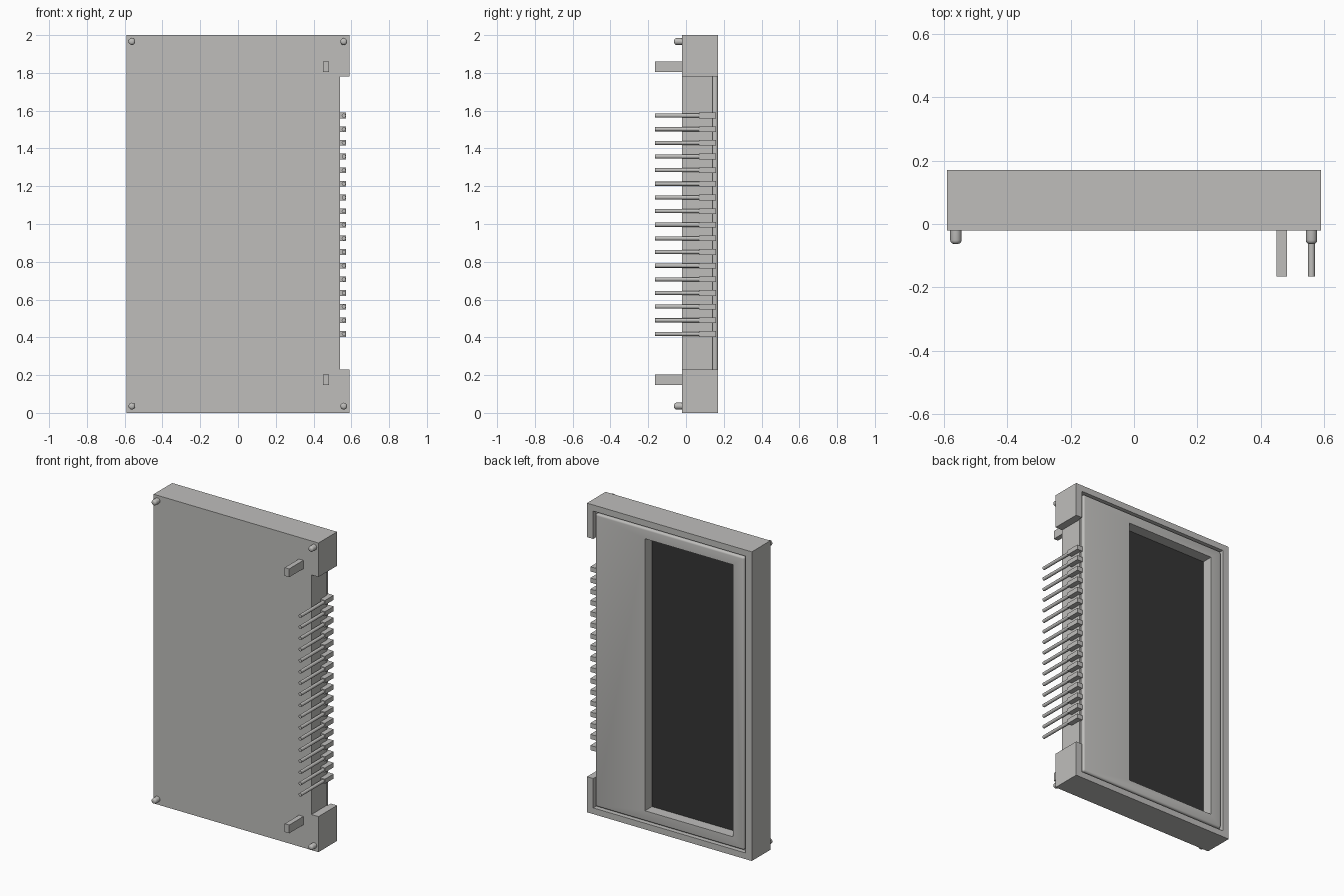
import bpy, bmesh, math
from mathutils import Matrix

cube = bpy.data.objects.get("Cube")
if cube:
    bpy.data.objects.remove(cube, do_unlink=True)


def material(name, rgb):
    m = bpy.data.materials.new(name)
    m.use_nodes = True
    m.diffuse_color = (*rgb, 1)
    m.node_tree.nodes["Principled BSDF"].inputs["Base Color"].default_value = (*rgb, 1)
    return m


GREY = material("light grey", (0.52, 0.515, 0.50))
DARK = material("dark glass", (0.036, 0.036, 0.036))


def finish(name, bm, mat):
    mesh = bpy.data.meshes.new(name)
    bm.to_mesh(mesh)
    bm.free()
    mesh.materials.append(mat)
    ob = bpy.data.objects.new(name, mesh)
    bpy.context.collection.objects.link(ob)
    return ob


def box(name, x, y, z, mat=GREY):
    """Box from its (min, max) range on each axis."""
    bm = bmesh.new()
    bmesh.ops.create_cube(bm, size=1)
    for v in bm.verts:
        v.co = [r[0] if c < 0 else r[1] for c, r in zip(v.co, (x, y, z))]
    return finish(name, bm, mat)


def peg(name, x, z, y, radius, sides, rounding=0):
    """Cylinder along y, optionally rounded at its front end."""
    bm = bmesh.new()
    bmesh.ops.create_cone(bm, cap_ends=True, segments=sides, radius1=radius,
                          radius2=radius, depth=y[1] - y[0])
    bmesh.ops.transform(bm, verts=bm.verts, matrix=Matrix.Translation(
        (x, (y[0] + y[1]) / 2, z)) @ Matrix.Rotation(math.pi / 2, 4, 'X'))
    if rounding:
        edges = [e for e in bm.edges if all(v.co.y < y[0] + 0.001 for v in e.verts)]
        bmesh.ops.bevel(bm, geom=edges, offset=rounding, segments=3,
                        profile=0.5, affect='EDGES')
    return smooth(finish(name, bm, GREY))


def activate(ob):
    bpy.ops.object.select_all(action='DESELECT')
    ob.select_set(True)
    bpy.context.view_layer.objects.active = ob


def smooth(ob):
    activate(ob)
    bpy.ops.object.shade_smooth_by_angle(angle=math.radians(40))
    return ob


def cut(ob, x, y, z):
    """Remove a box-shaped volume from an object."""
    cutter = box("cutter", x, y, z)
    cutter.hide_render = True
    mod = ob.modifiers.new("cut", 'BOOLEAN')
    mod.operation, mod.solver, mod.object = 'DIFFERENCE', 'EXACT', cutter
    activate(ob)
    bpy.ops.object.modifier_apply(modifier=mod.name)
    bpy.data.objects.remove(cutter, do_unlink=True)


WINDOW_X, WINDOW_Z = (-0.455, 0.175), (0.12, 1.88)

# Housing with a side notch, a shallow rear pocket and the display well
housing = box("housing", (-0.59, 0.59), (-0.02, 0.17), (0, 2))
cut(housing, (0.54, 0.7), (-0.1, 0.3), (0.23, 1.78))
cut(housing, (-0.545, 0.545), (0.14, 0.3), (0.04, 1.96))
cut(housing, WINDOW_X, (0.095, 0.3), WINDOW_Z)

# Rear bezel with rounded outer edges and a window
bezel = box("bezel", (-0.533, 0.533), (0.138, 0.169), (0.052, 1.948))
bevel = bezel.modifiers.new("rounding", 'BEVEL')
bevel.width, bevel.segments = 0.013, 4
activate(bezel)
bpy.ops.object.modifier_apply(modifier=bevel.name)
cut(bezel, WINDOW_X, (0, 0.3), WINDOW_Z)
smooth(bezel)

# Dark display at the bottom of the well
box("display_glass", WINDOW_X, (0.09, 0.098), WINDOW_Z, DARK)

# Row of terminals, each a block with a round pin
COUNT, FIRST, LAST = 17, 0.418, 1.574
for i in range(COUNT):
    z = FIRST + (LAST - FIRST) * i / (COUNT - 1)
    box(f"terminal_block_{i + 1}", (0.52, 0.573), (0.07, 0.16), (z - 0.015, z + 0.015))
    peg(f"pin_{i + 1}", 0.56, z, (-0.165, 0.075), 0.011, 12)

# Locating tabs and rounded corner feet, at both ends
for end, tab_z, foot_z in (("lower", 0.175, 0.036), ("upper", 1.832, 1.966)):
    box(f"{end}_tab", (0.45, 0.482), (-0.165, 0), (tab_z - 0.027, tab_z + 0.027))
    for side, x in (("right", -0.562), ("left", 0.56)):
        peg(f"{end}_{side}_foot", x, foot_z, (-0.063, 0), 0.018, 20, 0.012)
